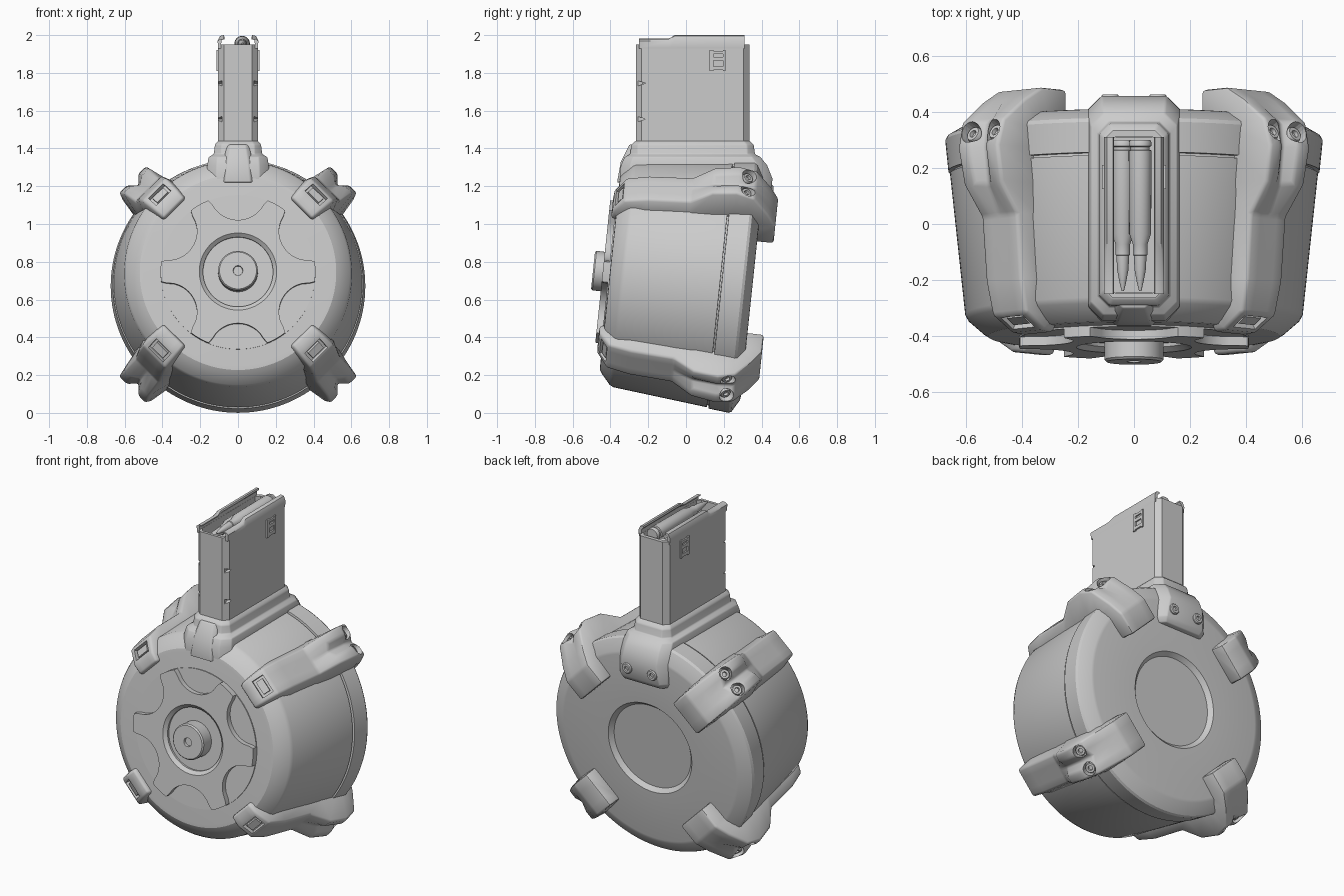
import bpy, bmesh
from math import sin, cos, pi, radians, sqrt
from mathutils import Matrix, Vector

if "Cube" in bpy.data.objects:
    bpy.data.objects.remove(bpy.data.objects["Cube"])

TILT = Matrix.Translation((0, 0, .702)) @ Matrix.Rotation(radians(-6), 4, 'X')
FLAT = Matrix.Identity(4)


def add_loft(bm, rings):
    """Skin a list of equal-length closed rings and cap both ends."""
    loops = [[bm.verts.new(p) for p in r] for r in rings]
    n = len(loops[0])
    for a, b in zip(loops, loops[1:]):
        for i in range(n):
            bm.faces.new((a[i], a[(i + 1) % n], b[(i + 1) % n], b[i]))
    bm.faces.new(loops[0][::-1])
    bm.faces.new(loops[-1])


def make(name, lofts, matrix=FLAT, bevel=0, segs=2, angle=32, smooth=True):
    bm = bmesh.new()
    for rings in lofts:
        add_loft(bm, rings)
    bmesh.ops.recalc_face_normals(bm, faces=bm.faces)
    if bevel:
        edges = [e for e in bm.edges if e.calc_face_angle(0) > radians(28)]
        bmesh.ops.bevel(bm, geom=edges, offset=bevel, segments=segs, profile=.5,
                        affect='EDGES', clamp_overlap=True)
    me = bpy.data.meshes.new(name)
    bm.to_mesh(me)
    bm.free()
    ob = bpy.data.objects.new(name, me)
    ob.matrix_world = matrix
    bpy.context.collection.objects.link(ob)
    if smooth:
        bpy.ops.object.select_all(action='DESELECT')
        ob.select_set(True)
        bpy.context.view_layer.objects.active = ob
        bpy.ops.object.shade_smooth_by_angle(angle=radians(angle))
    return ob


def polar(s, radius, n=96):
    """Ring round the y axis; radius is a number or a function of angle."""
    f = radius if callable(radius) else lambda a: radius
    return [(f(a) * cos(a), s, f(a) * sin(a)) for a in (2 * pi * i / n for i in range(n))]


def lathe(profile, n=96):
    return [polar(s, r, n) for s, r in profile]


def rod(p0, p1, profile, n=20):
    """Round rod from p0 to p1; profile is (fraction, radius)."""
    p0, p1 = Vector(p0), Vector(p1)
    q = (p1 - p0).to_track_quat('Z', 'Y')
    return [[p0.lerp(p1, t) + q @ Vector((r * cos(2 * pi * i / n), r * sin(2 * pi * i / n), 0))
             for i in range(n)] for t, r in profile]


def octagon(z, hx, y0, y1, c):
    return [(hx - c, y0, z), (hx, y0 + c, z), (hx, y1 - c, z), (hx - c, y1, z),
            (c - hx, y1, z), (-hx, y1 - c, z), (-hx, y0 + c, z), (c - hx, y0, z)]


def box(x0, x1, y0, y1, z0, z1):
    return [[(x0, y0, z), (x1, y0, z), (x1, y1, z), (x0, y1, z)] for z in (z0, z1)]


def cut(ob, cutter):
    m = ob.modifiers.new('cut', 'BOOLEAN')
    m.operation, m.object, m.solver = 'DIFFERENCE', cutter, 'EXACT'
    cutter.hide_render = True
    cutter.display_type = 'WIRE'


# Conical drum with seam groove and dished back
make('drum_body', [lathe([
    (-.405, .50), (-.403, .52), (-.39, .54), (-.345, .592), (-.325, .603),
    (.180, .657), (.181, .646), (.189, .646), (.190, .663), (.298, .674),
    (.312, .667), (.35, .602), (.353, .585), (.353, .285), (.328, .262)], 128)], TILT, angle=25)


# Front plate with six scallops and a round well
def scallop(a):
    d = (a - pi / 2 + pi / 6) % (pi / 3) - pi / 6
    disc = .155 ** 2 - (.43 * sin(d)) ** 2
    return min(.41, .43 * cos(d) - sqrt(disc)) if disc > 0 else .41


make('front_plate', [
    [polar(-.40, scallop, 240), polar(-.443, scallop, 240), polar(-.443, .205, 240),
     polar(-.425, .185, 240), polar(-.412, .185, 240)],
    lathe([(-.39, .41), (-.411, .41)])], TILT)
make('hub_knob', [lathe([(-.405, .105), (-.487, .105), (-.495, .098), (-.495, .026),
                         (-.48, .024)], 64)], TILT)

# Four clamps: stations of (inner s, inner r, outer s, outer r, base half-width, top half-width, dip)
STATIONS = [
    (-.39, .47, -.43, .48, .085, .075, 0), (-.38, .50, -.425, .54, .095, .08, 0),
    (-.33, .56, -.37, .63, .105, .085, 0), (-.25, .58, -.25, .66, .118, .088, 0),
    (-.02, .60, -.02, .68, .125, .09, 0), (.09, .61, .09, .765, .13, .095, .035),
    (.22, .62, .22, .79, .13, .10, .045), (.28, .62, .315, .765, .13, .105, .03),
    (.30, .60, .395, .66, .125, .108, 0), (.32, .55, .44, .58, .12, .11, 0),
    (.33, .45, .44, .45, .112, .11, 0)]

for side, sx in (('right', 1), ('left', -1)):
    for level, sz in (('upper', 1), ('lower', -1)):
        u = Vector((sx, 0, sz)).normalized()
        t = Vector((-sz, 0, sx)).normalized()

        def P(s, r, w):
            return u * r + t * w + Vector((0, s, 0))

        rings = []
        for si, ri, so, ro, wb, wt, dip in STATIONS:
            rings.append([P(si, ri, -wb), P(so, ro, -wt), P(so, ro, -wt * .45),
                          P(so, ro - dip, 0), P(so, ro, wt * .45), P(so, ro, wt), P(si, ri, wb)])
        tag = level + '_' + side
        clamp = make('clamp_' + tag, [rings], TILT, bevel=.012, angle=40)
        # Screw wells, screws and the window on the front tooth
        wells, heads = [], []
        for w in (-.056, .056):
            wells.append(rod(P(.255, .725, w), P(.35, .93, w), [(0, .038), (1, .042)]))
            heads.append(rod(P(.25, .71, w), P(.272, .758, w),
                             [(0, .03), (.85, .03), (1, .026), (1, .014), (.75, .012)]))
        a, b = Vector((-.425, .54)), Vector((-.37, .63))
        d = (b - a).normalized()
        n = Vector((-d.y, d.x))

        def slab(k0, k1, hw, lo, hi):
            out = []
            for h in (lo, hi):
                p, q = a.lerp(b, k0) + n * h, a.lerp(b, k1) + n * h
                out.append([P(*p, -hw), P(*p, hw), P(*q, hw), P(*q, -hw)])
            return out

        wells.append(slab(.18, .85, .055, -.025, .05))
        heads.append(slab(.32, .72, .04, -.04, -.006))
        cut(clamp, make('clamp_cutter_' + tag, wells, TILT, smooth=False))
        make('clamp_screws_' + tag, heads, TILT)

# Collar flowing from the drum into the tower
make('collar', [[octagon(*l) for l in (
    (1.09, .15, -.30, .425, .03), (1.12, .165, -.345, .445, .035), (1.24, .165, -.35, .458, .05),
    (1.31, .163, -.345, .43, .05), (1.355, .155, -.325, .395, .045), (1.37, .128, -.295, .365, .04),
    (1.42, .122, -.29, .358, .035), (1.44, .106, -.267, .337, .03))],
    [octagon(1.22, .085, -.365, -.2, .02), octagon(1.33, .075, -.345, -.2, .02),
     octagon(1.42, .06, -.30, -.2, .02)]], bevel=.006)
make('collar_screws', [rod((x, .40, 1.175), (x, .462, 1.175),
                           [(0, .032), (.9, .032), (1, .027), (1, .014), (.8, .013)])
                       for x in (-.085, .085)])

# Hollow tower with open top
tower = make('tower', [[octagon(1.40, .105, -.265, .335, .03), octagon(1.95, .105, -.265, .335, .03),
                        octagon(1.95, .088, -.248, .312, .022), octagon(1.72, .088, -.248, .312, .022)]])
notches = []
for z in (1.745, 1.555):
    for x0, x1 in ((.085, .2), (-.2, -.085)):
        notches.append([[(x, -.30, z + .03), (x, -.215, z), (x, -.30, z - .03)] for x in (x0, x1)])
cut(tower, make('notch_cutter', notches, smooth=False))

# Curled feed lips, rear wall and side latches
lips, latches = [], []
for sx in (1, -1):
    lip = [(.105, 1.93), (.108, 1.97), (.096, 1.995), (.075, 2.0), (.072, 1.99), (.088, 1.975), (.09, 1.93)]
    low = [(x, min(z, 1.96 + (z - 1.93) * .3)) for x, z in lip]
    lips.append([[(sx * x, y, z) for x, z in pts]
                 for y, pts in ((-.25, low), (-.09, low), (-.06, lip), (.31, lip))])
    for y0, y1, z0, z1 in ((.125, .145, 1.81, 1.92), (.195, .21, 1.81, 1.92),
                           (.14, .20, 1.815, 1.835), (.14, .20, 1.865, 1.885), (.14, .20, 1.90, 1.915)):
        latches.append(box(*sorted((sx * .10, sx * .114)), y0, y1, z0, z1))
make('feed_lips', lips, angle=40)
make('side_latches', latches)
make('follower', [octagon(z, .087, -.247, .311, .02) for z in (1.78, 1.87)] and
     [[octagon(z, .087, -.247, .311, .02) for z in (1.74, 1.87)]])

# Two pointed rounds lying in the opening
ROUND = [(0, .036), (.015, .04), (.04, .04), (.045, .034), (.065, .034), (.07, .041), (.62, .039),
         (.69, .026), (.76, .026), (.765, .023), (.86, .02), (.94, .012), (1, .004)]
for name, x, z in (('round_right', .022, 1.955), ('round_left', -.04, 1.905)):
    make(name, [rod((x, .30, z), (x, -.24, z), ROUND, 24)])
